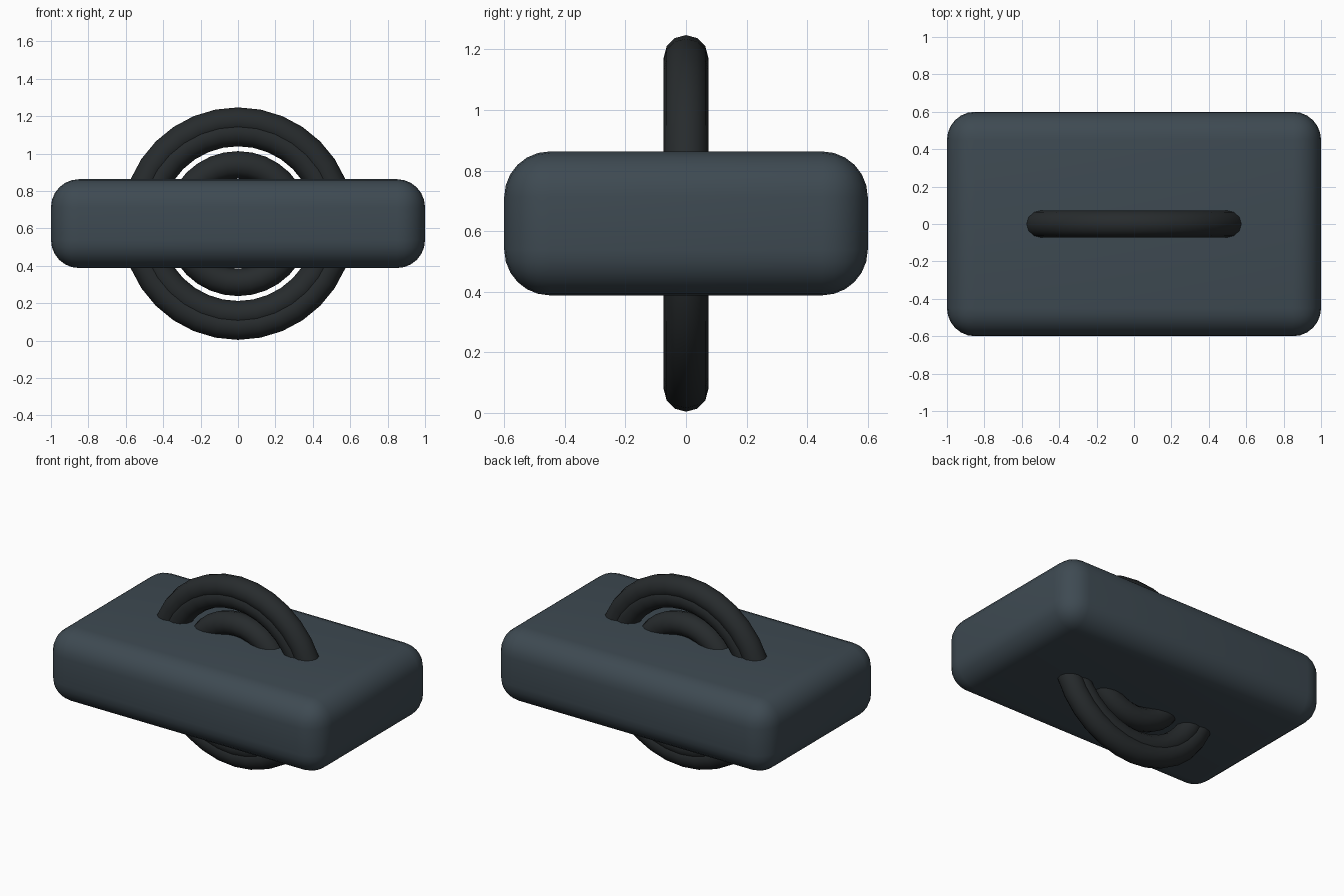
import bpy
from math import radians, pi

if "Cube" in bpy.data.objects:
    bpy.data.objects.remove(bpy.data.objects["Cube"])

CENTRE_Z = 0.6255


def material(name, rgb):
    m = bpy.data.materials.new(name)
    m.diffuse_color = (*rgb, 1.0)
    m.use_nodes = True
    m.node_tree.nodes["Principled BSDF"].inputs["Base Color"].default_value = m.diffuse_color
    return m


slate = material("slate", (0.048, 0.068, 0.084))
black = material("black", (0.020, 0.024, 0.026))


def finish(obj, name, mat):
    obj.name = name
    obj.data.materials.append(mat)
    bpy.ops.object.shade_smooth_by_angle(angle=radians(40))


# Rounded slab body
bpy.ops.mesh.primitive_cube_add(size=1, location=(0, 0, CENTRE_Z))
body = bpy.context.object
body.scale = (2.0, 1.2, 0.475)
bpy.ops.object.transform_apply(location=False, rotation=False, scale=True)
bevel = body.modifiers.new("rounding", "BEVEL")
bevel.width = 0.15
bevel.segments = 6
bpy.ops.object.modifier_apply(modifier=bevel.name)
finish(body, "body", slate)

# Upright concentric rings passing through the body: an overlapping pair and an inner one
RINGS = [("outer_ring", 0.548), ("middle_ring", 0.487), ("inner_ring", 0.314)]
for name, radius in RINGS:
    bpy.ops.mesh.primitive_torus_add(
        major_radius=radius, minor_radius=0.0735,
        major_segments=32, minor_segments=12,
        location=(0, 0, CENTRE_Z), rotation=(pi / 2, 0, 0))
    finish(bpy.context.object, name, black)
